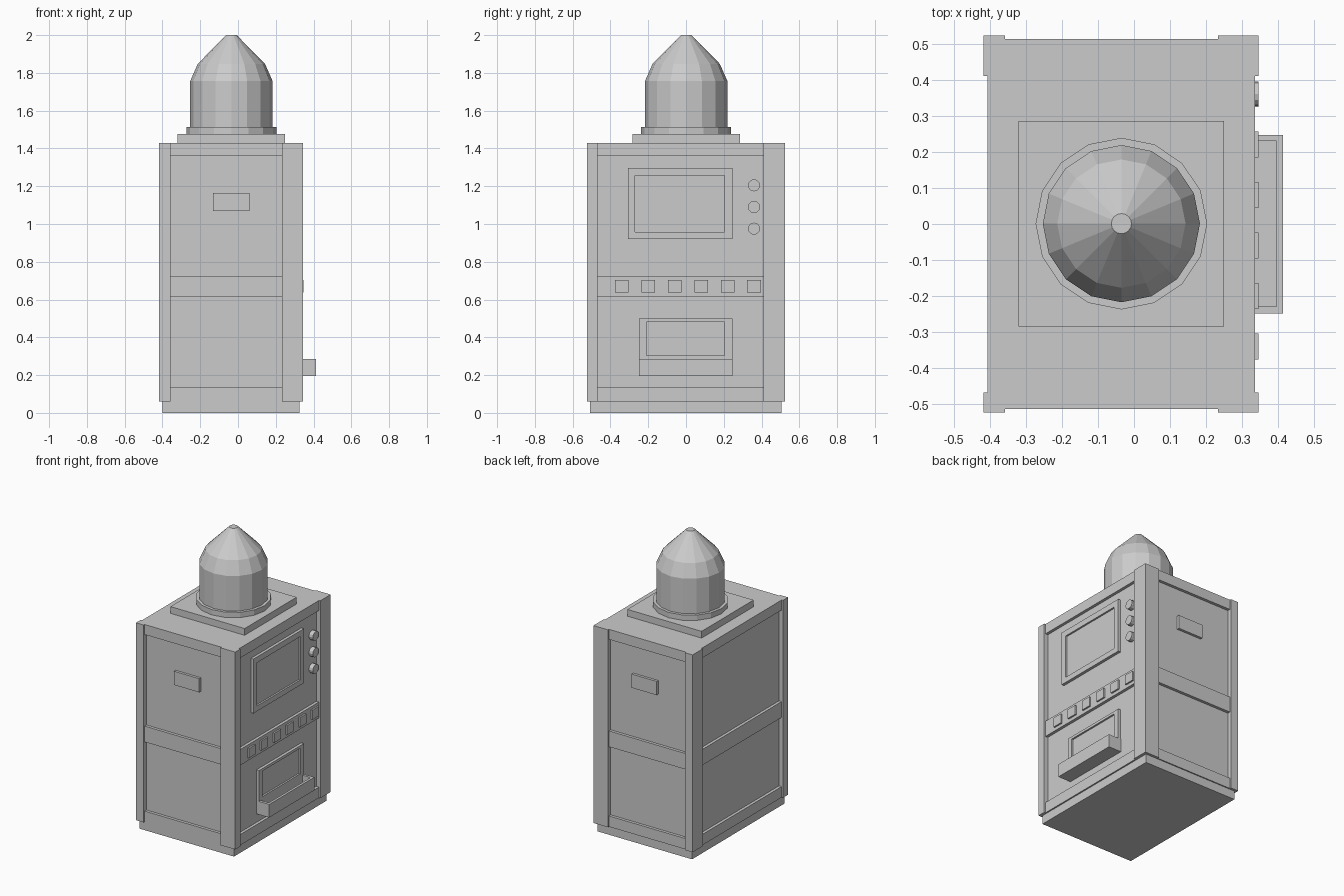
import bpy, bmesh, math

if "Cube" in bpy.data.objects:
    bpy.data.objects.remove(bpy.data.objects["Cube"])

def loft(name, rings):
    """Closed solid made by bridging rings of equal point count, capped at both ends."""
    bm = bmesh.new()
    loops = [[bm.verts.new(p) for p in r] for r in rings]
    n = len(loops[0])
    for a, b in zip(loops, loops[1:]):
        for i in range(n):
            j = (i + 1) % n
            bm.faces.new((a[i], a[j], b[j], b[i]))
    bm.faces.new(loops[0][::-1])
    bm.faces.new(loops[-1])
    bmesh.ops.recalc_face_normals(bm, faces=bm.faces[:])
    me = bpy.data.meshes.new(name)
    bm.to_mesh(me)
    bm.free()
    ob = bpy.data.objects.new(name, me)
    bpy.context.collection.objects.link(ob)
    return ob

def rect_z(x0, x1, y0, y1, z):
    return [(x0, y0, z), (x1, y0, z), (x1, y1, z), (x0, y1, z)]

def rect_x(y0, y1, z0, z1, x):
    return [(x, y0, z0), (x, y1, z0), (x, y1, z1), (x, y0, z1)]

def box(name, x0, x1, y0, y1, z0, z1):
    return loft(name, [rect_z(x0, x1, y0, y1, z0), rect_z(x0, x1, y0, y1, z1)])

def circle_z(cx, cy, r, z, n=16):
    return [(cx + r * math.cos(2 * math.pi * i / n),
             cy + r * math.sin(2 * math.pi * i / n), z) for i in range(n)]

def circle_x(cy, cz, r, x, n=12):
    return [(x, cy + r * math.cos(2 * math.pi * i / n),
             cz + r * math.sin(2 * math.pi * i / n)) for i in range(n)]

# outer limits of the cabinet (corner posts) and insets
X0, X1, Y0, Y1 = -0.417, 0.345, -0.523, 0.523
RAIL, PANEL = 0.01, 0.03
TOP = 1.43

# plinth
box("plinth", -0.40, 0.325, -0.508, 0.505, 0, 0.06)

# cabinet: recessed panels with bottom, middle and top rails
profile = [(RAIL, 0.06), (RAIL, 0.135), (PANEL, 0.135), (PANEL, 0.615), (RAIL, 0.615),
           (RAIL, 0.725), (PANEL, 0.725), (PANEL, 1.36), (RAIL, 1.36), (RAIL, TOP)]
loft("cabinet", [rect_z(X0 + d, X1 - d, Y0 + d, Y1 - d, z) for d, z in profile])

# corner posts
for sx, (xa, xb) in (("left", (X0, -0.358)), ("right", (0.233, X1))):
    for sy, (ya, yb) in (("front", (Y0, -0.468)), ("back", (0.41, Y1))):
        box(f"{sy}_{sx}_post", xa, xb, ya, yb, 0.06, TOP)

# plates on front and back
box("front_plate", -0.133, 0.06, Y0 + 0.012, Y0 + PANEL + 0.01, 1.07, 1.165)
box("back_plate", -0.133, 0.06, Y1 - PANEL - 0.01, Y1 - 0.012, 1.07, 1.165)

# screen with raised frame
xp = X1 - PANEL
loft("screen", [rect_x(-0.308, 0.245, 0.92, 1.297, xp - 0.005),
                rect_x(-0.308, 0.245, 0.92, 1.297, xp + 0.02),
                rect_x(-0.27, 0.205, 0.957, 1.257, xp + 0.02),
                rect_x(-0.27, 0.205, 0.957, 1.257, xp + 0.008)])

# control knobs
for i, z in enumerate((1.205, 1.09, 0.975)):
    loft(f"knob_{i + 1}", [circle_x(0.36, z, 0.032, xp - 0.005),
                           circle_x(0.36, z, 0.032, X1)])

# row of square buttons on the middle rail
for i in range(6):
    y = -0.34 + 0.14 * i
    box(f"button_{i + 1}", X1 - 0.03, X1 + 0.001, y - 0.036, y + 0.036, 0.638, 0.704)

# dispensing slot with raised frame
loft("slot", [rect_x(-0.248, 0.245, 0.2, 0.5, xp - 0.005),
              rect_x(-0.248, 0.245, 0.2, 0.5, xp + 0.02),
              rect_x(-0.21, 0.205, 0.305, 0.482, xp + 0.02),
              rect_x(-0.21, 0.205, 0.305, 0.482, xp + 0.008)])

# open tray below the slot
loft("tray", [rect_z(xp, 0.413, -0.248, 0.247, 0.195),
              rect_z(xp, 0.413, -0.248, 0.247, 0.286),
              rect_z(xp + 0.016, 0.396, -0.229, 0.23, 0.286),
              rect_z(xp + 0.016, 0.396, -0.229, 0.23, 0.215)])

# roof slab, collar and domed beacon
box("roof_slab", -0.32, 0.25, -0.284, 0.286, TOP, 1.477)
CX, CY = -0.035, 0.001
loft("collar", [circle_z(CX, CY, 0.238, z) for z in (1.477, 1.514)])
loft("beacon", [circle_z(CX, CY, r, z) for r, z in
                ((0.218, 1.514), (0.218, 1.757), (0.178, 1.848), (0.028, 2.0))])
